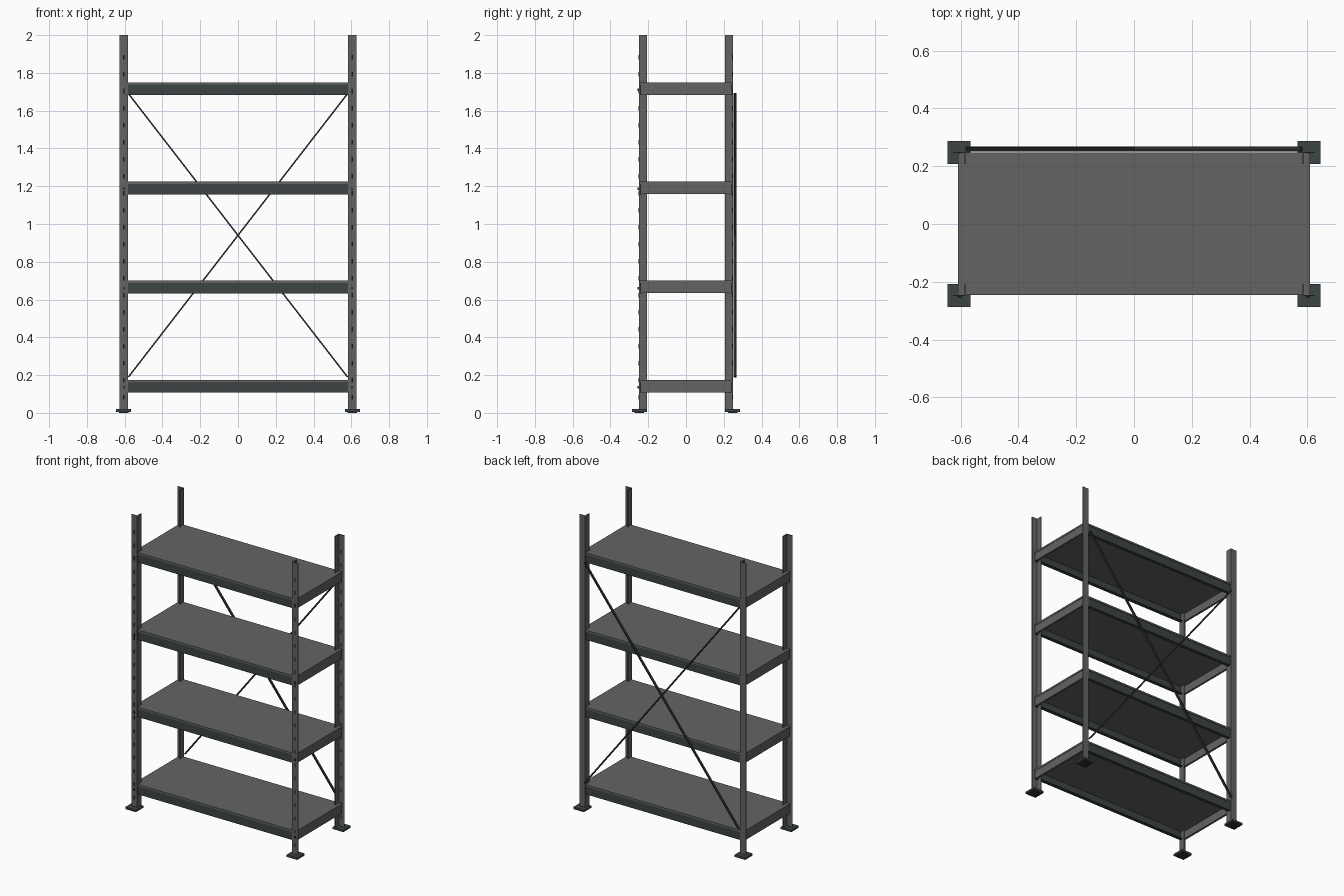
import bpy, bmesh, math
from mathutils import Matrix, Vector

if "Cube" in bpy.data.objects:
    bpy.data.objects.remove(bpy.data.objects["Cube"])


def mat(name, col):
    m = bpy.data.materials.new(name)
    m.diffuse_color = (*col, 1)
    m.use_nodes = True
    m.node_tree.nodes["Principled BSDF"].inputs["Base Color"].default_value = m.diffuse_color
    return m


GREY = mat("steel grey", (0.125, 0.13, 0.12))
GREEN = mat("dark green grey", (0.045, 0.058, 0.057))
DARK = mat("brace charcoal", (0.03, 0.034, 0.034))
BLACK = mat("slot black", (0.008, 0.008, 0.008))


def boxes(name, items, material):
    """One object from a list of (x0, x1, y0, y1, z0, z1) boxes."""
    bm = bmesh.new()
    for x0, x1, y0, y1, z0, z1 in items:
        x0, x1 = sorted((x0, x1))
        y0, y1 = sorted((y0, y1))
        m = Matrix.Translation(((x0 + x1) / 2, (y0 + y1) / 2, (z0 + z1) / 2))
        m = m @ Matrix.Diagonal((x1 - x0, y1 - y0, z1 - z0, 1))
        bmesh.ops.create_cube(bm, size=1, matrix=m)
    return finish(name, bm, material)


def finish(name, bm, material):
    me = bpy.data.meshes.new(name)
    bm.to_mesh(me)
    bm.free()
    me.materials.append(material)
    ob = bpy.data.objects.new(name, me)
    bpy.context.collection.objects.link(ob)
    return ob


def angle_post(name, sx, sy):
    # L section: flange on the outer front/back, web on the inner edge
    pts = [(0.627, 0.25), (0.582, 0.25), (0.582, 0.207),
           (0.587, 0.207), (0.587, 0.245), (0.627, 0.245)]
    bm = bmesh.new()
    f = bm.faces.new([bm.verts.new((sx * x, sy * y, 0.01)) for x, y in pts])
    r = bmesh.ops.extrude_face_region(bm, geom=[f])
    vs = [v for v in r["geom"] if isinstance(v, bmesh.types.BMVert)]
    bmesh.ops.translate(bm, verts=vs, vec=(0, 0, 1.99))
    bmesh.ops.recalc_face_normals(bm, faces=bm.faces)
    return finish(name, bm, GREY)


SHELF_TOPS = [0.175 + 0.525 * i for i in range(4)]

# Posts, feet, slots and bolts at the four corners
for sy, fb in ((-1, "front"), (1, "back")):
    for sx, lr in ((-1, "left"), (1, "right")):
        tag = f"{fb}_{lr}"
        angle_post(f"{tag}_post", sx, sy)
        cx, cy = sx * 0.606, sy * 0.247
        boxes(f"{tag}_foot_plate",
              [(cx - 0.04, cx + 0.04, cy - 0.04, cy + 0.04, 0.006, 0.02)], GREEN)
        boxes(f"{tag}_foot_pad",
              [(cx - 0.025, cx + 0.025, cy - 0.025, cy + 0.025, 0, 0.006)], DARK)
        yf = -0.25 if sy < 0 else 0.245
        xs = sx * 0.604
        boxes(f"{tag}_slots",
              [(xs - 0.004, xs + 0.004, yf - 0.001, yf + 0.001,
                0.07 + 0.09 * i, 0.095 + 0.09 * i) for i in range(21)], BLACK)
        if sy < 0:
            boxes(f"{tag}_bolts",
                  [(xs - 0.006, xs + 0.006, -0.256, -0.248, t - 0.046, t - 0.033)
                   for t in SHELF_TOPS], DARK)

# Shelves: deck, long beams and end rails
for i, t in enumerate(SHELF_TOPS, 1):
    boxes(f"shelf_{i}_deck", [(-0.61, 0.61, -0.246, 0.248, t - 0.012, t)], GREY)
    beams = []
    for s in (-1, 1):
        beams.append((-0.606, 0.606, s * 0.234, s * 0.2445, t - 0.068, t - 0.006))
        beams.append((-0.582, 0.582, s * 0.222, s * 0.236, t - 0.068, t - 0.063))
    boxes(f"shelf_{i}_long_beams", beams, GREEN)
    boxes(f"shelf_{i}_end_rails",
          [(s * 0.594, s * 0.608, -0.238, 0.238, t - 0.066, t - 0.010)
           for s in (-1, 1)], GREY)

# Crossed back braces
a, b = Vector((-0.58, 0, 0.19)), Vector((0.58, 0, 1.69))
length, ang = (b - a).length, math.atan2(1.5, 1.16)
for s, name in ((1, "brace_rising"), (-1, "brace_falling")):
    ob = boxes(name, [(-length / 2, length / 2, -0.0075, 0.0075, -0.004, 0.004)], DARK)
    ob.location = (0, 0.2595 + 0.001 * s, 0.94)
    ob.rotation_euler = (0, -s * ang, 0)
